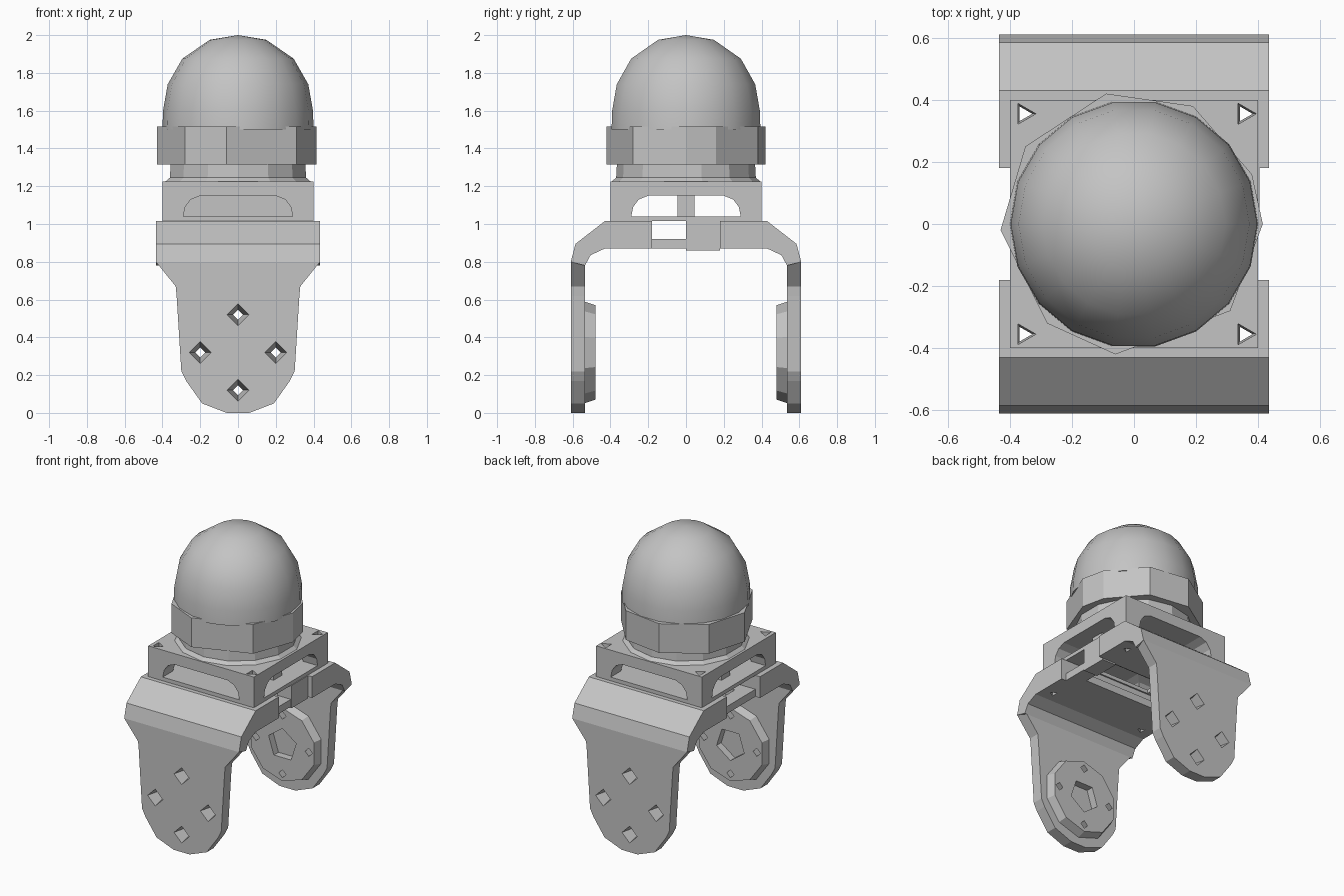
import bpy, bmesh
from math import cos, sin, pi
from mathutils import Matrix, Vector

cube = bpy.data.objects.get("Cube")
if cube:
    bpy.data.objects.remove(cube)

grey = bpy.data.materials.new("plain_grey")
grey.use_nodes = True
grey.diffuse_color = (0.55, 0.55, 0.55, 1)
grey.node_tree.nodes["Principled BSDF"].inputs["Base Color"].default_value = grey.diffuse_color


def finish(name, bm):
    bmesh.ops.recalc_face_normals(bm, faces=bm.faces)
    mesh = bpy.data.meshes.new(name)
    bm.to_mesh(mesh)
    bm.free()
    mesh.materials.append(grey)
    obj = bpy.data.objects.new(name, mesh)
    bpy.context.collection.objects.link(obj)
    return obj


def prism(name, points, axis, lo, hi):
    """Extrude a 2D outline along x, y or z."""
    place = {"x": lambda a, b, c: (c, a, b),
             "y": lambda a, b, c: (a, c, b),
             "z": lambda a, b, c: (a, b, c)}[axis]
    bm = bmesh.new()
    face = bm.faces.new([bm.verts.new(place(a, b, lo)) for a, b in points])
    new = bmesh.ops.extrude_face_region(bm, geom=[face])["geom"]
    verts = [g for g in new if isinstance(g, bmesh.types.BMVert)]
    bmesh.ops.translate(bm, vec=Vector(place(0, 0, hi - lo)), verts=verts)
    return finish(name, bm)


def box(name, x, y, z):
    return prism(name, [(x[0], y[0]), (x[1], y[0]), (x[1], y[1]), (x[0], y[1])], "z", *z)


def cone(name, start, end, r1, r2, sides):
    start, end = Vector(start), Vector(end)
    way = end - start
    spin = Vector((0, 0, 1)).rotation_difference(way).to_matrix().to_4x4()
    bm = bmesh.new()
    bmesh.ops.create_cone(bm, cap_ends=True, segments=sides, radius1=r1, radius2=r2,
                          depth=way.length, matrix=Matrix.Translation((start + end) / 2) @ spin)
    return finish(name, bm)


def cut(obj, cutters):
    bpy.context.view_layer.objects.active = obj
    for cutter in cutters:
        mod = obj.modifiers.new("cut", "BOOLEAN")
        mod.operation, mod.solver, mod.object = "DIFFERENCE", "EXACT", cutter
        bpy.ops.object.modifier_apply(modifier=mod.name)
        bpy.data.objects.remove(cutter)


def mirrored(half):
    return half + [(-a, b) for a, b in reversed(half)]


def corner_holes():
    return [cone("hole_cutter", (x, y, 1.26), (x, y, 0.8), 0.04, 0.025, 3)
            for x in (-0.355, 0.355) for y in (-0.355, 0.355)]


# Bent top of the fork bracket, with notched sides and a middle opening
bracket = prism("bracket_top", mirrored([
    (0.43, 1.015), (0.585, 0.895), (0.61, 0.8), (0.535, 0.78),
    (0.505, 0.835), (0.43, 0.87)]), "x", -0.435, 0.435)
cut(bracket, [box("trough_cutter", (-1, 1), (-0.18, 0.18), (0.92, 1.2)),
              box("notch_cutter", (0.4, 1), (-0.18, 0.18), (0.8, 1.2)),
              box("notch_cutter", (-1, -0.4), (-0.18, 0.18), (0.8, 1.2)),
              box("opening_cutter", (-0.3, 0.3), (-0.1, 0.17), (0.8, 1.2))]
    + corner_holes())
box("bracket_stop", (0.3, 0.405), (0, 0.18), (0.86, 1.015))

# Rounded legs with a joint disc on the inner face of each
leg_outline = mirrored([(0.435, 0.8), (0.33, 0.67), (0.325, 0.62), (0.3, 0.22),
                        (0.275, 0.17), (0.19, 0.05), (0.06, 0)])
for side, label in ((-1, "front"), (1, "back")):
    def holes(r_out, r_in):
        return [cone("bolt_cutter", (0.2 * cos(a), side * 0.62, 0.32 + 0.2 * sin(a)),
                     (0.2 * cos(a), side * 0.47, 0.32 + 0.2 * sin(a)), r_out, r_in, 4)
                for a in (0, pi / 2, pi, 3 * pi / 2)]
    leg = prism(label + "_leg", leg_outline, "y", *sorted((side * 0.535, side * 0.61)))
    cut(leg, holes(0.06, 0.025))
    disc = cone(label + "_joint_disc", (0, side * 0.54, 0.32), (0, side * 0.48, 0.32),
                0.27, 0.25, 10)
    cut(disc, [cone("recess_cutter", (0, side * 0.53, 0.32), (0, side * 0.4, 0.32),
                    0.11, 0.11, 5)] + holes(0.06, 0.025))

# Open housing with a window on every side
housing = box("housing", (-0.4, 0.4), (-0.4, 0.4), (1.015, 1.225))
window = mirrored([(0.29, 1.04), (0.28, 1.09), (0.25, 1.13), (0.2, 1.15)])
cut(housing, [prism("window_cutter", window, "x", -1, 1),
              prism("window_cutter", window, "y", -1, 1),
              box("floor_cutter", (-0.25, 0.25), (-0.17, 0.17), (0.95, 1.1))]
    + corner_holes())
box("inner_wall", (-0.3, 0.3), (-0.045, 0.045), (1.03, 1.16))

# Neck and faceted collar
cone("neck_foot", (0, 0, 1.22), (0, 0, 1.245), 0.4, 0.37, 14)
cone("neck", (0, 0, 1.24), (0, 0, 1.33), 0.37, 0.365, 14)
collar = [(-0.43, -0.02), (-0.35, 0.25), (-0.09, 0.42), (0.19, 0.38), (0.38, 0.16),
          (0.415, 0), (0.31, -0.28), (-0.06, -0.42), (-0.28, -0.32)]
prism("collar", collar, "z", 1.315, 1.515)

# Smooth dome turned from a profile
bm = bmesh.new()
profile = [(0, 1.5), (0.4, 1.5), (0.397, 1.6), (0.372, 1.74), (0.295, 1.875),
           (0.15, 1.975), (0, 2)]
verts = [bm.verts.new((r, 0, z)) for r, z in profile]
edges = [bm.edges.new(pair) for pair in zip(verts, verts[1:])]
bmesh.ops.spin(bm, geom=verts + edges, cent=(0, 0, 0), axis=(0, 0, 1),
               angle=2 * pi, steps=18)
bmesh.ops.remove_doubles(bm, verts=bm.verts, dist=0.0005)
dome = finish("dome", bm)
bpy.ops.object.select_all(action="DESELECT")
dome.select_set(True)
bpy.context.view_layer.objects.active = dome
bpy.ops.object.shade_smooth_by_angle(angle=pi / 4)
